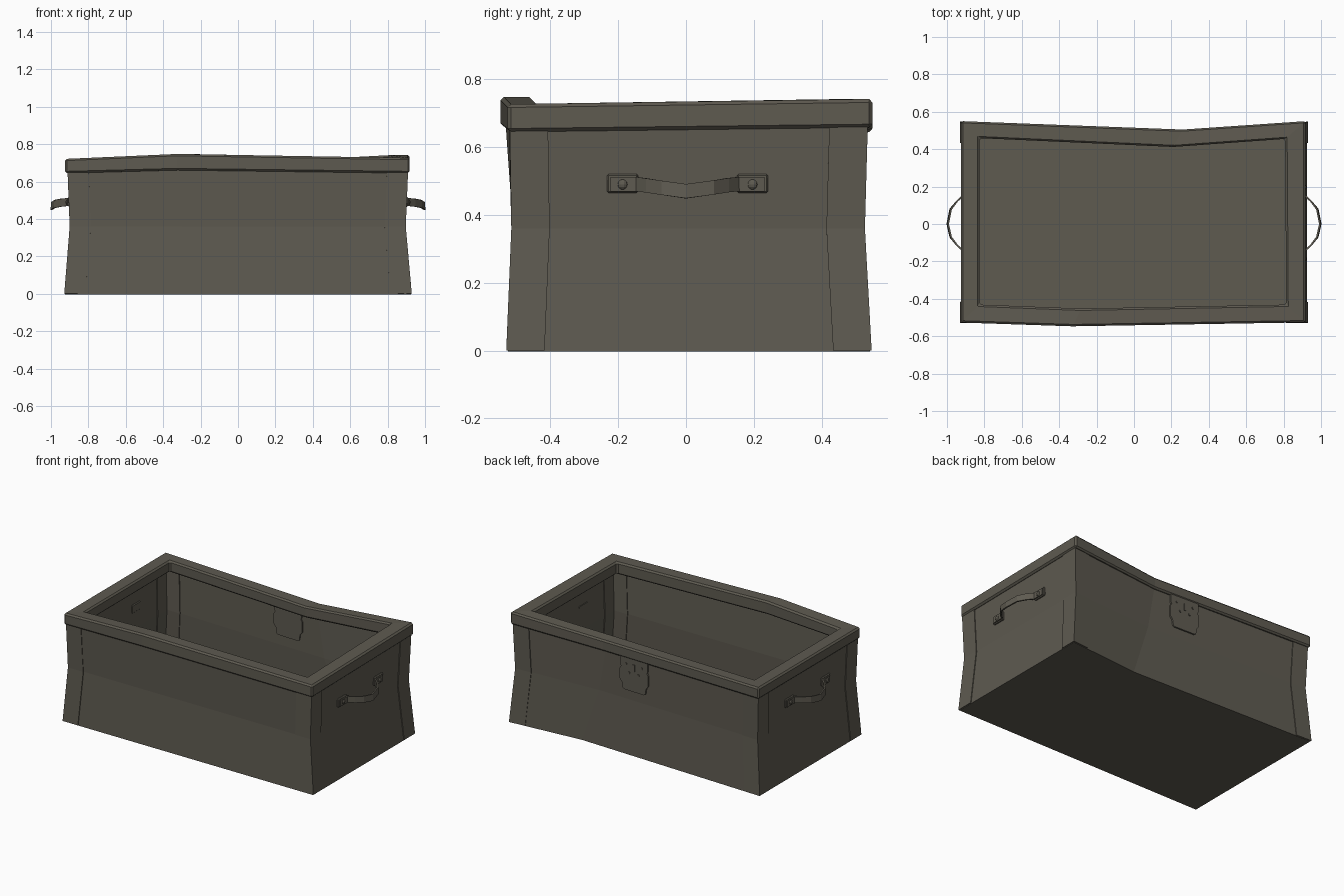
import bpy, bmesh, math
from mathutils import Vector

if "Cube" in bpy.data.objects:
    bpy.data.objects.remove(bpy.data.objects["Cube"])

mat = bpy.data.materials.new("grey_olive_paint")
mat.diffuse_color = (0.112, 0.103, 0.081, 1)
mat.use_nodes = True
mat.node_tree.nodes["Principled BSDF"].inputs["Base Color"].default_value = mat.diffuse_color


def make(name, verts, faces, solid=0, bevel=0, mirror=False):
    me = bpy.data.meshes.new(name)
    me.from_pydata([tuple(v) for v in verts], [], faces)
    bm = bmesh.new()
    bm.from_mesh(me)
    bmesh.ops.recalc_face_normals(bm, faces=bm.faces)
    bm.to_mesh(me)
    bm.free()
    me.materials.append(mat)
    ob = bpy.data.objects.new(name, me)
    bpy.context.collection.objects.link(ob)
    if solid:
        m = ob.modifiers.new("thickness", 'SOLIDIFY')
        m.thickness, m.offset, m.use_even_offset = solid, 0, True
    if bevel:
        m = ob.modifiers.new("bevel", 'BEVEL')
        m.width, m.segments, m.limit_method = bevel, 1, 'ANGLE'
    if mirror:
        m = ob.modifiers.new("mirror", 'MIRROR')
        m.use_axis[0] = True
    return ob


def loft(levels, closed=True):
    # quads joining successive rings of equal length
    n = len(levels[0])
    verts = [v for ring in levels for v in ring]
    faces = []
    for k in range(len(levels) - 1):
        for i in range(n if closed else n - 1):
            j = (i + 1) % n
            faces.append((k * n + i, k * n + j, k * n + n + j, k * n + n + i))
    return verts, faces


def box(name, c, s, **kw):
    v = [Vector(c) + Vector((x * s[0], y * s[1], z * s[2])) / 2
         for z in (-1, 1) for x, y in ((-1, -1), (1, -1), (1, 1), (-1, 1))]
    f = [(0, 3, 2, 1), (4, 5, 6, 7)] + [(i, (i + 1) % 4, (i + 1) % 4 + 4, i + 4) for i in range(4)]
    return make(name, v, f, **kw)


# Warped wall rings: front-left, front bend, front-right, back-right, back bend, back-left
rings = [
    [(-.921, -.522, 0), (-.3, -.522, 0), (.921, -.522, 0),
     (.921, .539, 0), (.42, .496, 0), (-.921, .539, 0)],
    [(-.892, -.507, .36), (-.3, -.507, .36), (.889, -.507, .36),
     (.889, .519, .36), (.3, .487, .36), (-.892, .519, .36)],
    [(-.904, -.512, .67), (-.3, -.53, .685), (.902, -.512, .67),
     (.902, .528, .68), (.25, .487, .66), (-.904, .528, .67)],
]
verts, faces = loft(rings)
faces.append((5, 4, 3, 2, 1, 0))
make("box_body", verts, faces, solid=0.006)

# Corner reinforcement strips
for name, i in (("front_left", 0), ("front_right", 2), ("back_right", 3), ("back_left", 5)):
    levels = []
    for ring in rings:
        p, a, b = (Vector(ring[k % 6]) for k in (i, i - 1, i + 1))
        levels.append([p + (a - p).normalized() * .105, p, p + (b - p).normalized() * .105])
    v, f = loft(levels, closed=False)
    s = make(name + "_corner_strip", v, f, solid=0.016)
    for w in s.data.vertices:
        w.co.z = max(w.co.z, 0.0)

# Rim frame around the opening: outer and inner outlines, top heights
outer = [(-.924, -.527), (-.33, -.547), (.918, -.526), (.918, .55), (.26, .505), (-.924, .55)]
inner = [(-.826, -.431), (-.28, -.452), (.814, -.431), (.808, .455), (.21, .412), (-.826, .459)]
top = [.722, .748, .727, .742, .71, .722]
low = [.645, .661, .645, .658, .635, .645]
flat = lambda outline, zs: [(x, y, z) for (x, y), z in zip(outline, zs)]
v, f = loft([flat(outer, low), flat(outer, top), flat(inner, top), flat(inner, low)])
f += [(18 + i, 18 + (i + 1) % 6, (i + 1) % 6, i) for i in range(6)]
make("rim_frame", v, f, bevel=0.01)

# Side handles: mounting plates, rivets and bowed strap
for label, y in (("front", -.187), ("back", .196)):
    box(label + "_handle_plate", (.899, y, .493), (.018, .092, .056),
        bevel=.005, mirror=True)
    bm = bmesh.new()
    bmesh.ops.create_uvsphere(bm, u_segments=10, v_segments=6, radius=.016)
    me = bpy.data.meshes.new(label + "_handle_rivet")
    bm.to_mesh(me)
    bm.free()
    me.materials.append(mat)
    ob = bpy.data.objects.new(label + "_handle_rivet", me)
    ob.location = (.91, y, .49)
    ob.scale = (.8, 1, 1)
    bpy.context.collection.objects.link(ob)
    m = ob.modifiers.new("mirror", 'MIRROR')
    m.mirror_object = bpy.data.objects["box_body"]

path = [(.909, -.222, .491), (.911, -.145, .491), (.945, -.115, .487), (.978, -.07, .48),
        (.994, 0, .47), (.978, .08, .481), (.945, .123, .488), (.911, .155, .491), (.909, .232, .491)]
half = .021
levels = [[(x + .004 * (x > .96), y, z - half), (x, y, z + half)] for x, y, z in path]
v, f = loft(levels, closed=False)
make("handle_strap", v, f, solid=0.009, mirror=True)

# Latch plate on the back wall, set through the sheet, with stepped lower corners
cx, ang = .03, -.037
shape = [(.105, .66), (.105, .59), (.098, .575), (.108, .56), (.108, .49), (.092, .47),
         (.086, .432), (.075, .425)]
shape = shape + [(-x, z) for x, z in reversed(shape)]
wall_y = lambda x: .496 + ang * (x - cx)
n = len(shape)
v, f = loft([[(cx + x, wall_y(x) + d, z) for x, z in shape] for d in (-.012, .012)])
f += [tuple(range(n)), tuple(range(2 * n - 1, n - 1, -1))]
make("latch_plate", v, f)

# Keyhole and pins on the latch
box("keyhole_slot", (cx, wall_y(0) + .012, .585), (.014, .008, .045))
for k, (x, z) in enumerate(((-.06, .60), (.06, .60), (-.035, .545), (.035, .545))):
    bpy.ops.mesh.primitive_cylinder_add(vertices=8, radius=.008, depth=.008,
                                        location=(cx + x, wall_y(x) + .013, z),
                                        rotation=(math.pi / 2, 0, 0))
    pin = bpy.context.object
    pin.name = f"latch_pin_{k + 1}"
    pin.data.materials.append(mat)
